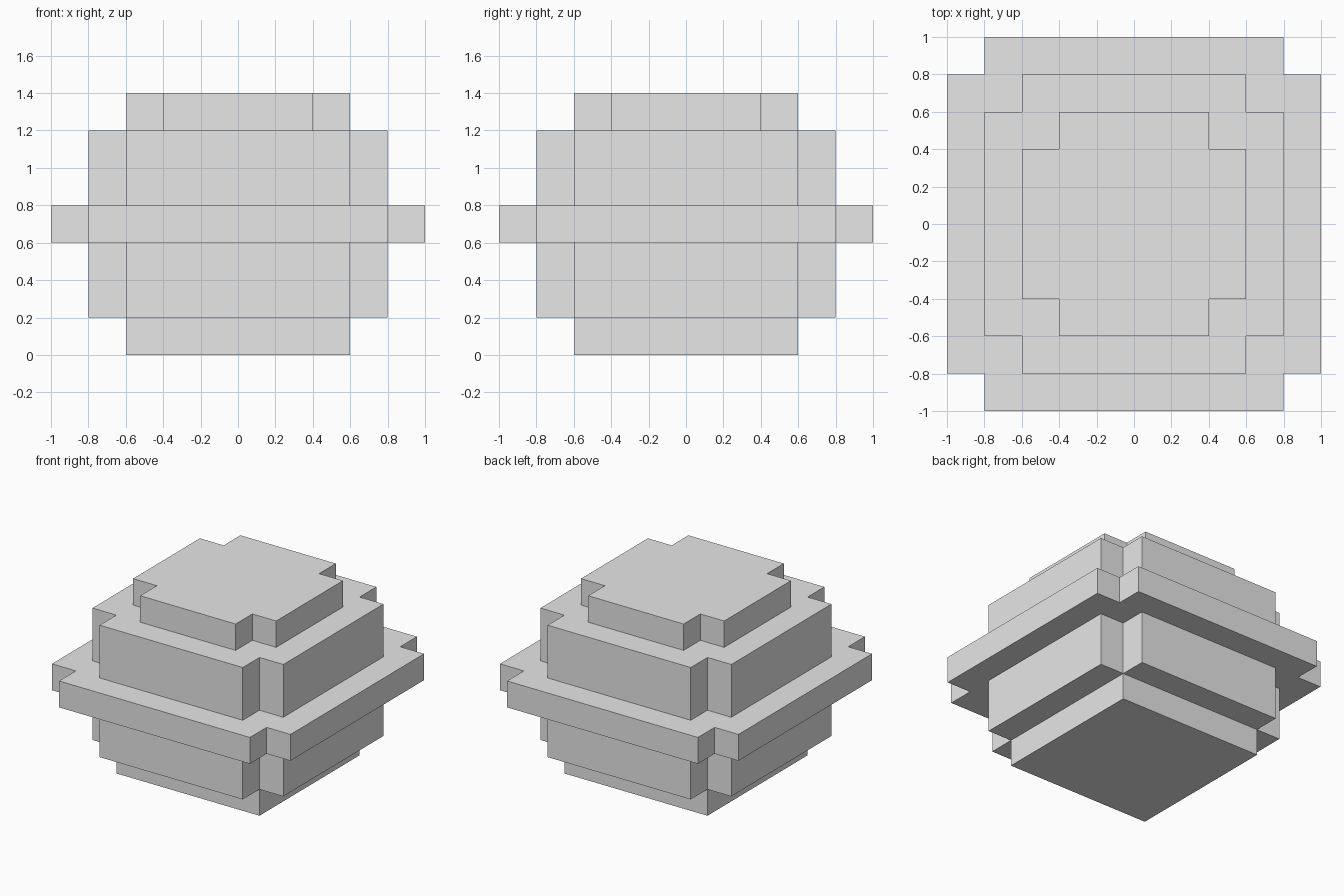
import bpy
import bmesh

cube = bpy.data.objects.get("Cube")
if cube:
    bpy.data.objects.remove(cube, do_unlink=True)

# One plain grey for the whole model
grey = bpy.data.materials.new("plain_grey")
grey.use_nodes = True
colour = (0.8, 0.8, 0.8, 1)
grey.diffuse_color = colour
grey.node_tree.nodes["Principled BSDF"].inputs["Base Color"].default_value = colour

STEP = 0.2


def outline(half, notch):
    """Square outline with a square notch cut from each corner."""
    if not notch:
        return [(half, -half), (half, half), (-half, half), (-half, -half)]
    inner = half - notch
    points = []
    corner = [(half, inner), (inner, inner), (inner, half)]
    for _ in range(4):
        points += corner
        corner = [(-y, x) for x, y in corner]
    return points


def slab(name, half, notch, bottom, top):
    """Extrude an outline into a flat-sided layer."""
    bm = bmesh.new()
    face = bm.faces.new([bm.verts.new((x, y, bottom)) for x, y in outline(half, notch)])
    new = bmesh.ops.extrude_face_region(bm, geom=[face], use_keep_orig=True)["geom"]
    verts = [v for v in new if isinstance(v, bmesh.types.BMVert)]
    bmesh.ops.translate(bm, vec=(0, 0, top - bottom), verts=verts)
    bmesh.ops.recalc_face_normals(bm, faces=bm.faces)
    mesh = bpy.data.meshes.new(name)
    bm.to_mesh(mesh)
    bm.free()
    mesh.materials.append(grey)
    obj = bpy.data.objects.new(name, mesh)
    bpy.context.collection.objects.link(obj)


# Layers stacked from the ground up
slab("base", 0.6, 0, 0, 0.2)
slab("lower_body", 0.8, STEP, 0.2, 0.6)
slab("rim", 1.0, STEP, 0.6, 0.8)
slab("upper_body", 0.8, STEP, 0.8, 1.2)
slab("cap", 0.6, STEP, 1.2, 1.4)
